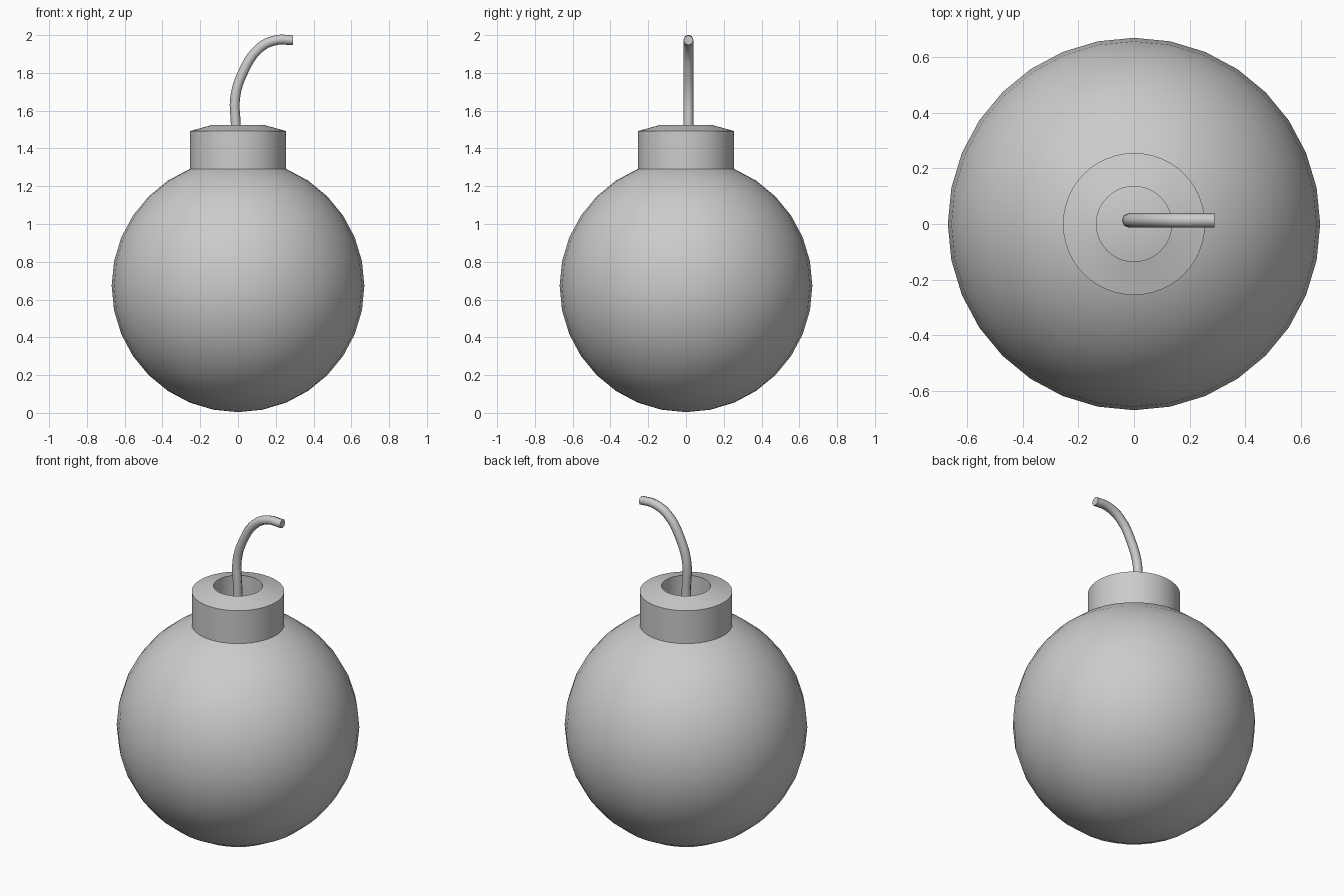
import bpy, bmesh, math

if "Cube" in bpy.data.objects:
    bpy.data.objects.remove(bpy.data.objects["Cube"])


def smooth(obj, angle=35):
    bpy.ops.object.select_all(action='DESELECT')
    bpy.context.view_layer.objects.active = obj
    obj.select_set(True)
    bpy.ops.object.shade_smooth_by_angle(angle=math.radians(angle))


def lathe(name, profile, steps):
    """Spin an (r, z) profile around the z axis."""
    bm = bmesh.new()
    verts = [bm.verts.new((r, 0, z)) for r, z in profile]
    edges = [bm.edges.new(pair) for pair in zip(verts, verts[1:])]
    bmesh.ops.spin(bm, geom=verts + edges, cent=(0, 0, 0), axis=(0, 0, 1),
                   angle=math.tau, steps=steps, use_duplicate=False)
    bmesh.ops.remove_doubles(bm, verts=bm.verts[:], dist=1e-4)
    bmesh.ops.recalc_face_normals(bm, faces=bm.faces[:])
    mesh = bpy.data.meshes.new(name)
    bm.to_mesh(mesh)
    bm.free()
    obj = bpy.data.objects.new(name, mesh)
    bpy.context.collection.objects.link(obj)
    return obj


# Round body
bpy.ops.mesh.primitive_uv_sphere_add(segments=32, ring_count=16, radius=0.669,
                                     location=(0, 0, 0.673))
body = bpy.context.object
body.name = "body"
smooth(body)

# Hollow neck with a sloping rim, sunk into the body
neck = lathe("neck", [(0.255, 1.26), (0.255, 1.492), (0.135, 1.525), (0.135, 1.30)], 48)
smooth(neck, 12)

# Bent fuse rising from inside the neck
path = [(-0.008, 1.33), (-0.012, 1.53), (-0.015, 1.67), (0.025, 1.80),
        (0.112, 1.93), (0.20, 1.973), (0.29, 1.973)]
curve = bpy.data.curves.new("fuse", 'CURVE')
curve.dimensions = '3D'
curve.bevel_depth = 0.026
curve.bevel_resolution = 2
curve.use_fill_caps = True
spline = curve.splines.new('BEZIER')
spline.resolution_u = 4
spline.bezier_points.add(len(path) - 1)
for point, (x, z) in zip(spline.bezier_points, path):
    point.co = (x, 0.013, z)
    point.handle_left_type = point.handle_right_type = 'AUTO'
fuse = bpy.data.objects.new("fuse", curve)
bpy.context.collection.objects.link(fuse)
bpy.ops.object.select_all(action='DESELECT')
bpy.context.view_layer.objects.active = fuse
fuse.select_set(True)
bpy.ops.object.convert(target='MESH')
fuse = bpy.context.object
fuse.name = "fuse"
smooth(fuse, 50)
